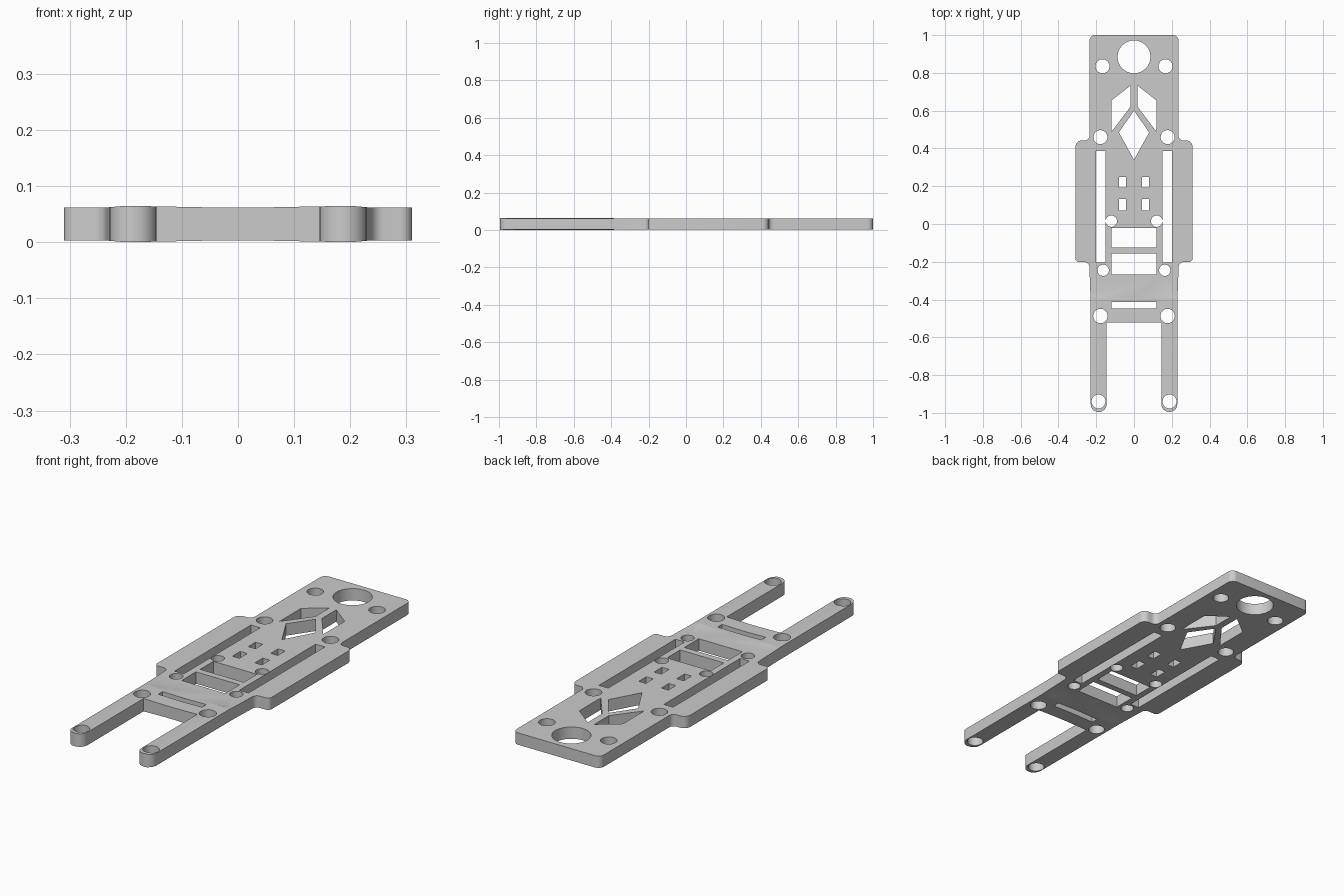
import bpy, bmesh
from math import sin, cos, pi, tan
from mathutils import Vector

if "Cube" in bpy.data.objects:
    bpy.data.objects.remove(bpy.data.objects["Cube"])

Z0, Z1, SWELL = 0.004, 0.062, 0.0035


def fillet(points, steps=6):
    """Round every (x, y, radius) corner of a closed polygon."""
    out = []
    for i, (x, y, r) in enumerate(points):
        p = Vector((x, y))
        if r == 0:
            out.append(p)
            continue
        a = (Vector(points[i - 1][:2]) - p).normalized()
        b = (Vector(points[(i + 1) % len(points)][:2]) - p).normalized()
        half = a.angle(b) / 2
        t = r / tan(half)
        centre = p + (a + b).normalized() * (r / sin(half))
        u, v = p + a * t - centre, p + b * t - centre
        sweep = u.angle(v)
        for k in range(steps + 1):
            f = k / steps
            out.append(centre + (u * sin((1 - f) * sweep) + v * sin(f * sweep)) / sin(sweep))
    return out


def circle(x, y, r, n=40):
    return [(x + r * cos(2 * pi * k / n), y + r * sin(2 * pi * k / n)) for k in range(n)]


def rect(x0, x1, y0, y1):
    return [(x0, y0), (x1, y0), (x1, y1), (x0, y1)]


def mirror(loop):
    return [(-p[0], p[1]) for p in loop]


# Outer outline: right half, then mirrored
half = [(0.236, 1.0, 0.03), (0.236, 0.442, 0.025), (0.31, 0.442, 0.032),
        (0.31, -0.202, 0.02), (0.237, -0.202, 0.025), (0.23, -0.40, 0),
        (0.229, -0.995, 0.04), (0.145, -0.995, 0.04), (0.145, -0.522, 0)]
outline = fillet(half + [(-x, y, r) for x, y, r in reversed(half)])

# Openings on the centre line
loops = [outline, circle(0, 0.885, 0.087, 64),
         [(0, 0.6), (0.08, 0.485), (0, 0.34), (-0.08, 0.485)]]
loops += [rect(-0.118, 0.118, a, b) for a, b in
          ((-0.124, -0.022), (-0.267, -0.156), (-0.447, -0.413))]

# Openings that come in left and right pairs
paired = [circle(*c) for c in ((0.167, 0.835, 0.037), (0.178, 0.46, 0.037),
                               (0.12, 0.015, 0.03), (0.163, -0.245, 0.03),
                               (0.178, -0.487, 0.038), (0.188, -0.94, 0.037))]
paired += [rect(0.15, 0.2, -0.204, 0.386),
           rect(0.042, 0.08, 0.193, 0.25), rect(0.042, 0.08, 0.071, 0.132),
           [(0.018, 0.733), (0.118, 0.655), (0.118, 0.49), (0.018, 0.622)]]
for loop in paired:
    loops += [loop, mirror(loop)]

# Extruded flat curve becomes the plate
curve = bpy.data.curves.new("chassis_plate", 'CURVE')
curve.dimensions = '2D'
curve.fill_mode = 'BOTH'
curve.extrude = (Z1 - Z0) / 2
for loop in loops:
    s = curve.splines.new('POLY')
    s.points.add(len(loop) - 1)
    for pt, p in zip(s.points, loop):
        pt.co = (p[0], p[1], 0, 1)
    s.use_cyclic_u = True
plate = bpy.data.objects.new("chassis_plate", curve)
bpy.context.collection.objects.link(plate)
bpy.context.view_layer.objects.active = plate
plate.select_set(True)
bpy.ops.object.convert(target='MESH')
plate = bpy.context.object

# Slight crown along the two arms
bm = bmesh.new()
bm.from_mesh(plate.data)
bmesh.ops.remove_doubles(bm, verts=bm.verts, dist=1e-5)
for y in (-0.38, -0.39):
    bmesh.ops.bisect_plane(bm, geom=bm.verts[:] + bm.edges[:] + bm.faces[:],
                           plane_co=(0, y, 0), plane_no=(0, 1, 0))
for x in (-0.2, -0.02, 0.02, 0.2):
    faces = [f for f in bm.faces if f.calc_center_median().y < -0.38]
    edges = {e for f in faces for e in f.edges}
    verts = {v for f in faces for v in f.verts}
    bmesh.ops.bisect_plane(bm, geom=list(verts) + list(edges) + faces,
                           plane_co=(x, 0, 0), plane_no=(1, 0, 0))
for v in bm.verts:
    ax = abs(v.co.x)
    k = min((ax - 0.02) / 0.18, (0.24 - ax) / 0.04)
    d = SWELL * max(0, k) if v.co.y < -0.385 else 0
    v.co.z = Z1 + d if v.co.z > 0 else Z0 - d
    v.co.z -= Z0 - SWELL
bmesh.ops.triangulate(bm, faces=[f for f in bm.faces if f.calc_center_median().y < -0.37])
bmesh.ops.recalc_face_normals(bm, faces=bm.faces)
bm.to_mesh(plate.data)
bm.free()
bpy.ops.object.shade_smooth_by_angle()
